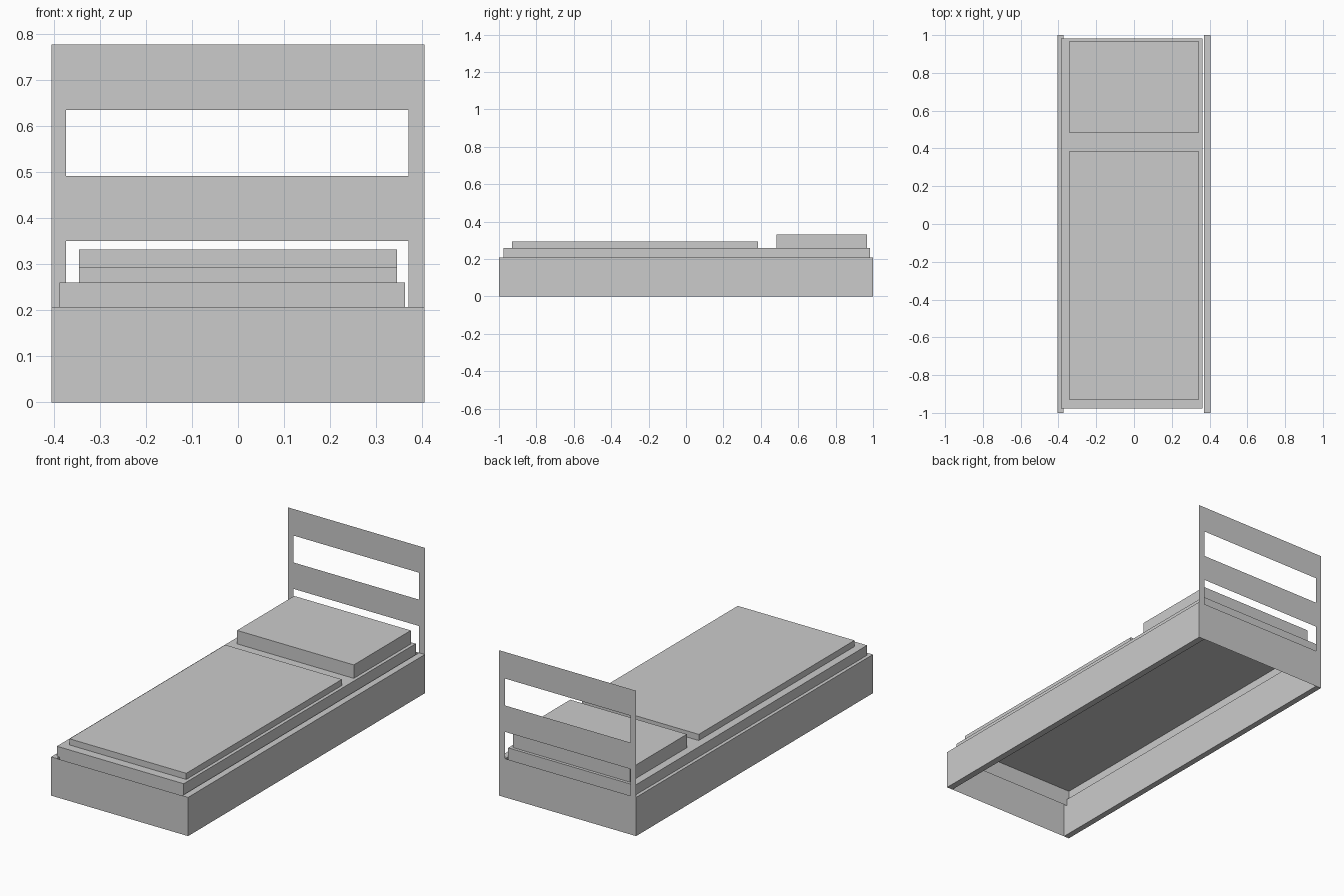
import bpy
import bmesh

if "Cube" in bpy.data.objects:
    bpy.data.objects.remove(bpy.data.objects["Cube"])


def make_object(name, bm):
    mesh = bpy.data.meshes.new(name)
    bm.to_mesh(mesh)
    bm.free()
    obj = bpy.data.objects.new(name, mesh)
    bpy.context.collection.objects.link(obj)
    return obj


def box(name, x, y, z, open_bottom=False):
    """Box from (min, max) ranges, optionally a shell without its bottom."""
    bm = bmesh.new()
    bmesh.ops.create_cube(bm, size=1)
    for v in bm.verts:
        v.co = [r[0] if c < 0 else r[1] for c, r in zip(v.co, (x, y, z))]
    bm.normal_update()
    if open_bottom:
        bottom = [f for f in bm.faces if f.normal.z < -0.5]
        bmesh.ops.delete(bm, geom=bottom, context='FACES_ONLY')
    return make_object(name, bm)


def upright_sheet(name, y, xs, zs, holes=(), face_back=False):
    """Thin sheet in the xz plane, divided at xs and zs, with cells left out."""
    bm = bmesh.new()
    grid = [[bm.verts.new((x, y, z)) for x in xs] for z in zs]
    for j in range(len(zs) - 1):
        for i in range(len(xs) - 1):
            if (i, j) in holes:
                continue
            quad = [grid[j][i], grid[j][i + 1], grid[j + 1][i + 1], grid[j + 1][i]]
            bm.faces.new(quad[::-1] if face_back else quad)
    return make_object(name, bm)


OUT_L, IN_L, IN_R, OUT_R = -0.405, -0.373, 0.37, 0.405
RAIL_TOP = 0.207

# Side rails
box("left_rail", (OUT_L, IN_L), (-1, 1), (0, RAIL_TOP))
box("right_rail", (IN_R, OUT_R), (-1, 1), (0, RAIL_TOP))

# Thin end panels between the rails
upright_sheet("foot_panel", -1, (IN_L, IN_R), (0, RAIL_TOP))
upright_sheet("head_panel", 1, (IN_L, IN_R), (0, RAIL_TOP), face_back=True)

# Thin headboard with two slots
upright_sheet("headboard", 1, (OUT_L, IN_L, IN_R, OUT_R),
              (RAIL_TOP, 0.35, 0.491, 0.635, 0.777),
              holes={(1, 0), (1, 2)}, face_back=True)

# Mattress, blanket and pillow, open underneath
box("mattress", (-0.387, 0.363), (-0.977, 0.983), (0.17, 0.26), True)
box("blanket", (-0.345, 0.345), (-0.93, 0.385), (0.26, 0.293), True)
box("pillow", (-0.345, 0.345), (0.485, 0.967), (0.26, 0.332), True)
